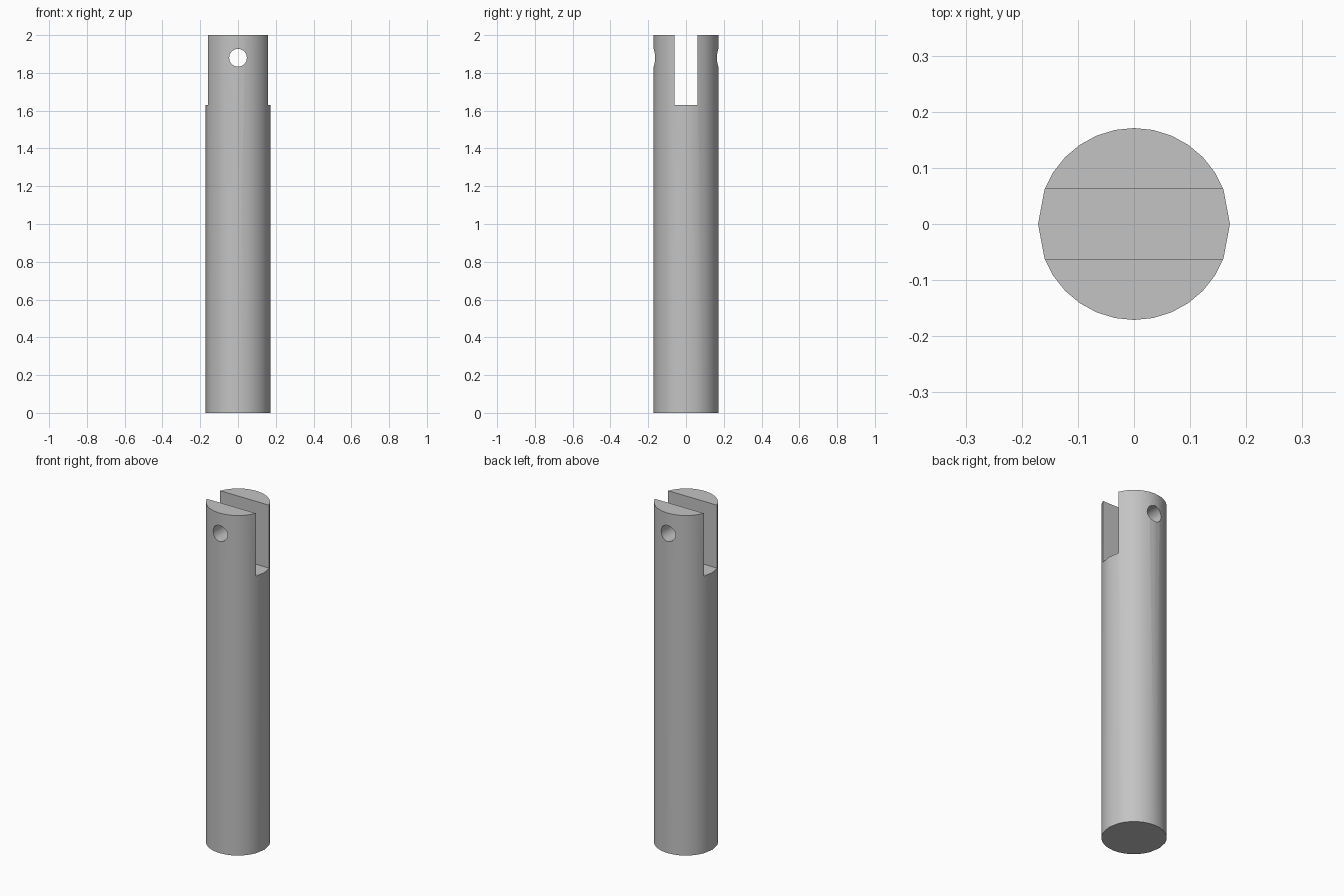
import bpy
import bmesh
from math import asin, cos, sin, pi, radians

RADIUS, HEIGHT = 0.171, 2.0
SLOT_HALF, SLOT_FLOOR = 0.062, 1.63
HOLE_RADIUS, HOLE_Z = 0.047, 1.88

if "Cube" in bpy.data.objects:
    bpy.data.objects.remove(bpy.data.objects["Cube"], do_unlink=True)

# Single grey metal
metal = bpy.data.materials.new("grey metal")
metal.use_nodes = True
colour = (0.55, 0.55, 0.55, 1)
metal.diffuse_color = colour
metal.node_tree.nodes["Principled BSDF"].inputs["Base Color"].default_value = colour


def cut(target, cutter):
    """Subtract the cutter, bake the result and remove the cutter."""
    cutter.hide_render = True
    mod = target.modifiers.new(cutter.name, 'BOOLEAN')
    mod.operation, mod.solver, mod.object = 'DIFFERENCE', 'EXACT', cutter
    bpy.context.view_layer.objects.active = target
    bpy.ops.object.modifier_apply(modifier=mod.name)
    bpy.data.objects.remove(cutter, do_unlink=True)


# Round shaft: one wide facet pair at each slot mouth, even facets elsewhere
start = asin(SLOT_HALF / RADIUS)
arc = [start + (pi - 2 * start) * i / 12 for i in range(13)]
angles = [0] + arc + [pi] + [a + pi for a in arc]
bm = bmesh.new()
base = bm.faces.new([bm.verts.new((RADIUS * cos(a), RADIUS * sin(a), 0)) for a in angles])
top = bmesh.ops.extrude_face_region(bm, geom=[base])
bmesh.ops.translate(bm, vec=(0, 0, HEIGHT),
                    verts=[v for v in top["geom"] if isinstance(v, bmesh.types.BMVert)])
if not any(f.normal.z < -0.9 for f in bm.faces):
    bmesh.ops.reverse_faces(bm, faces=[base])
bmesh.ops.recalc_face_normals(bm, faces=bm.faces)
mesh = bpy.data.meshes.new("slotted_shaft")
bm.to_mesh(mesh)
bm.free()
shaft = bpy.data.objects.new("slotted_shaft", mesh)
bpy.context.collection.objects.link(shaft)

# Slot across the top, open at both sides
bpy.ops.mesh.primitive_cube_add(size=1, location=(0, 0, SLOT_FLOOR + 0.5))
slot = bpy.context.object
slot.name = "slot_cutter"
slot.scale = (1, 2 * SLOT_HALF, 1)
cut(shaft, slot)

# Pin hole through both prongs, front to back
bpy.ops.mesh.primitive_cylinder_add(vertices=24, radius=HOLE_RADIUS, depth=1,
                                    location=(0, 0, HOLE_Z), rotation=(pi / 2, 0, 0))
hole = bpy.context.object
hole.name = "pin_hole_cutter"
cut(shaft, hole)

# Material and smooth sides with crisp rims
shaft.data.materials.clear()
shaft.data.materials.append(metal)
bpy.ops.object.select_all(action='DESELECT')
shaft.select_set(True)
bpy.context.view_layer.objects.active = shaft
bpy.ops.object.shade_smooth_by_angle(angle=radians(35))
